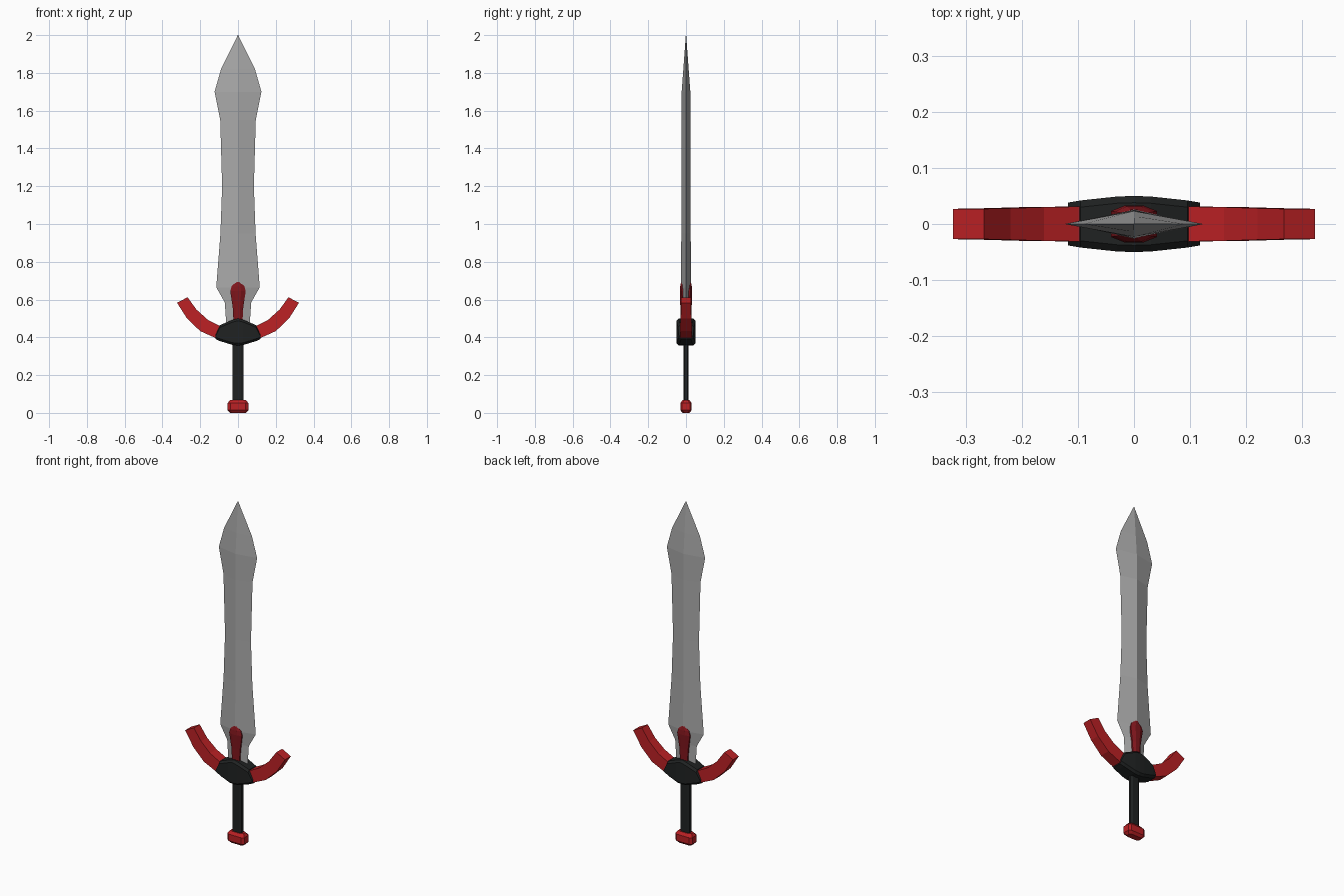
import bpy, bmesh

if "Cube" in bpy.data.objects:
    bpy.data.objects.remove(bpy.data.objects["Cube"])


def material(name, rgb):
    m = bpy.data.materials.new(name)
    m.diffuse_color = (*rgb, 1)
    m.use_nodes = True
    m.node_tree.nodes["Principled BSDF"].inputs["Base Color"].default_value = m.diffuse_color
    return m


STEEL = material("steel grey", (0.40, 0.40, 0.40))
RED = material("red", (0.50, 0.015, 0.018))
DARK_RED = material("dark red", (0.22, 0.008, 0.012))
BLACK = material("black", (0.014, 0.016, 0.016))


def loft(name, rings, mat):
    """Skin a list of equal-length vertex rings and cap both ends."""
    bm = bmesh.new()
    vs = [[bm.verts.new(p) for p in r] for r in rings]
    n = len(rings[0])
    for a, b in zip(vs, vs[1:]):
        for i in range(n):
            j = (i + 1) % n
            bm.faces.new((a[i], a[j], b[j], b[i]))
    bm.faces.new(vs[0][::-1])
    bm.faces.new(vs[-1])
    bmesh.ops.remove_doubles(bm, verts=bm.verts, dist=1e-5)
    bmesh.ops.recalc_face_normals(bm, faces=bm.faces)
    me = bpy.data.meshes.new(name)
    bm.to_mesh(me)
    bm.free()
    me.materials.append(mat)
    ob = bpy.data.objects.new(name, me)
    bpy.context.collection.objects.link(ob)
    return ob


def diamond(z, x, y):
    return [(x, 0, z), (0, y, z), (-x, 0, z), (0, -y, z)]


def octagon(z, x, y, cx, cy):
    """Chamfered rectangle with corner cuts cx, cy."""
    return [(x, -y + cy, z), (x, y - cy, z), (x - cx, y, z), (-x + cx, y, z),
            (-x, y - cy, z), (-x, -y + cy, z), (-x + cx, -y, z), (x - cx, -y, z)]


# Blade: diamond section, flared at both ends
loft("blade", [diamond(*p) for p in [
    (0.44, 0.06, 0.02), (0.585, 0.07, 0.022), (0.665, 0.115, 0.026),
    (0.95, 0.093, 0.025), (1.2, 0.084, 0.025), (1.55, 0.094, 0.025),
    (1.70, 0.124, 0.023), (1.82, 0.09, 0.014), (2.0, 0.001, 0.001)]], STEEL)

# Spine ornament at the blade root, visible on both faces
loft("blade_root_ornament", [octagon(z, x, y, x * 0.6, y * 0.3) for z, x, y in [
    (0.45, 0.022, 0.03), (0.56, 0.028, 0.03), (0.645, 0.041, 0.033),
    (0.67, 0.034, 0.031), (0.692, 0.014, 0.026)]], DARK_RED)

# Guard hub: chamfered sections along x
def hub_ring(x, y, z0, z1):
    c = 0.012
    return [(x, -y, z0 + c), (x, -y, z1 - c), (x, -y + c, z1), (x, y - c, z1),
            (x, y, z1 - c), (x, y, z0 + c), (x, y - c, z0), (x, -y + c, z0)]

loft("guard_hub", [hub_ring(*p) for p in [
    (-0.118, 0.038, 0.39, 0.42), (-0.095, 0.042, 0.38, 0.465),
    (-0.03, 0.049, 0.36, 0.492), (0, 0.05, 0.357, 0.50),
    (0.03, 0.049, 0.36, 0.492), (0.095, 0.042, 0.38, 0.465),
    (0.118, 0.038, 0.39, 0.42)]], BLACK)

# Upswept guard arms: (inner x, z, outer x, z, half depth)
ARM = [(0.07, 0.455, 0.08, 0.39, 0.031), (0.10, 0.462, 0.12, 0.397, 0.031),
       (0.16, 0.493, 0.20, 0.433, 0.03), (0.22, 0.547, 0.27, 0.50, 0.028),
       (0.267, 0.612, 0.323, 0.583, 0.027)]
for side, s in (("left", -1), ("right", 1)):
    loft("guard_arm_" + side, [
        [(s * a, -y, b), (s * a, y, b), (s * c, y, d), (s * c, -y, d)]
        for a, b, c, d, y in ARM], RED)

# Grip
loft("grip", [octagon(z, 0.029, 0.014, 0.012, 0.006) for z in (0.05, 0.37)], BLACK)

# Pommel: bevelled block
loft("pommel", [octagon(z, x, y, 0.014, 0.01) for z, x, y in [
    (0.0, 0.042, 0.018), (0.014, 0.055, 0.03),
    (0.052, 0.055, 0.03), (0.068, 0.042, 0.018)]], RED)
